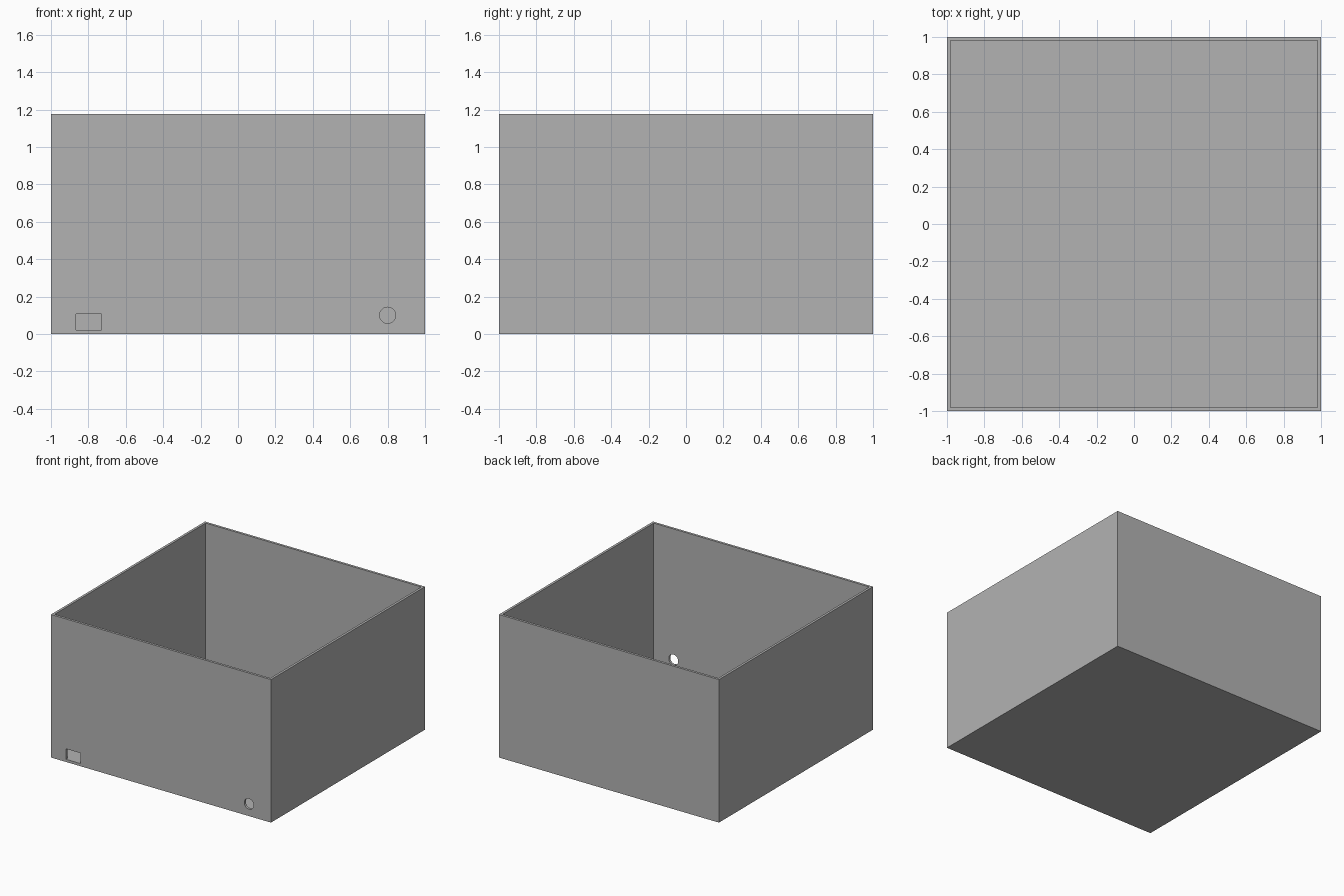
import bpy
import math

cube = bpy.data.objects.get("Cube")
if cube:
    bpy.data.objects.remove(cube, do_unlink=True)

HEIGHT, WALL = 1.175, 0.02

grey = bpy.data.materials.new("plain_grey")
grey.use_nodes = True
colour = (0.45, 0.45, 0.45, 1)
grey.diffuse_color = colour
grey.node_tree.nodes["Principled BSDF"].inputs["Base Color"].default_value = colour


def block(name, low, high):
    """Box spanning two opposite corners."""
    centre = [(a + b) / 2 for a, b in zip(low, high)]
    bpy.ops.mesh.primitive_cube_add(size=1, location=centre)
    obj = bpy.context.object
    obj.name = name
    obj.scale = [b - a for a, b in zip(low, high)]
    bpy.ops.object.transform_apply(location=True, rotation=True, scale=True)
    obj.data.materials.append(grey)
    return obj


# Open-topped box
box = block("open_box", (-1, -1, 0), (1, 1, HEIGHT))

# Cutters: interior, rectangular port and round port in the front wall
inner = 1 - WALL
cavity = block("cavity_cutter", (-inner, -inner, WALL), (inner, inner, HEIGHT + 0.2))
port = block("rectangular_port_cutter", (-0.865, -1.1, 0.022), (-0.73, -0.9, 0.108))
bpy.ops.mesh.primitive_cylinder_add(vertices=48, radius=0.043, depth=0.2,
                                    location=(0.8, -1, 0.1),
                                    rotation=(math.pi / 2, 0, 0))
hole = bpy.context.object
hole.name = "round_port_cutter"
hole.data.materials.append(grey)

for cutter in (cavity, port, hole):
    mod = box.modifiers.new(cutter.name, "BOOLEAN")
    mod.operation = "DIFFERENCE"
    mod.solver = "EXACT"
    mod.object = cutter
    cutter.hide_render = True
    cutter.hide_set(True)
